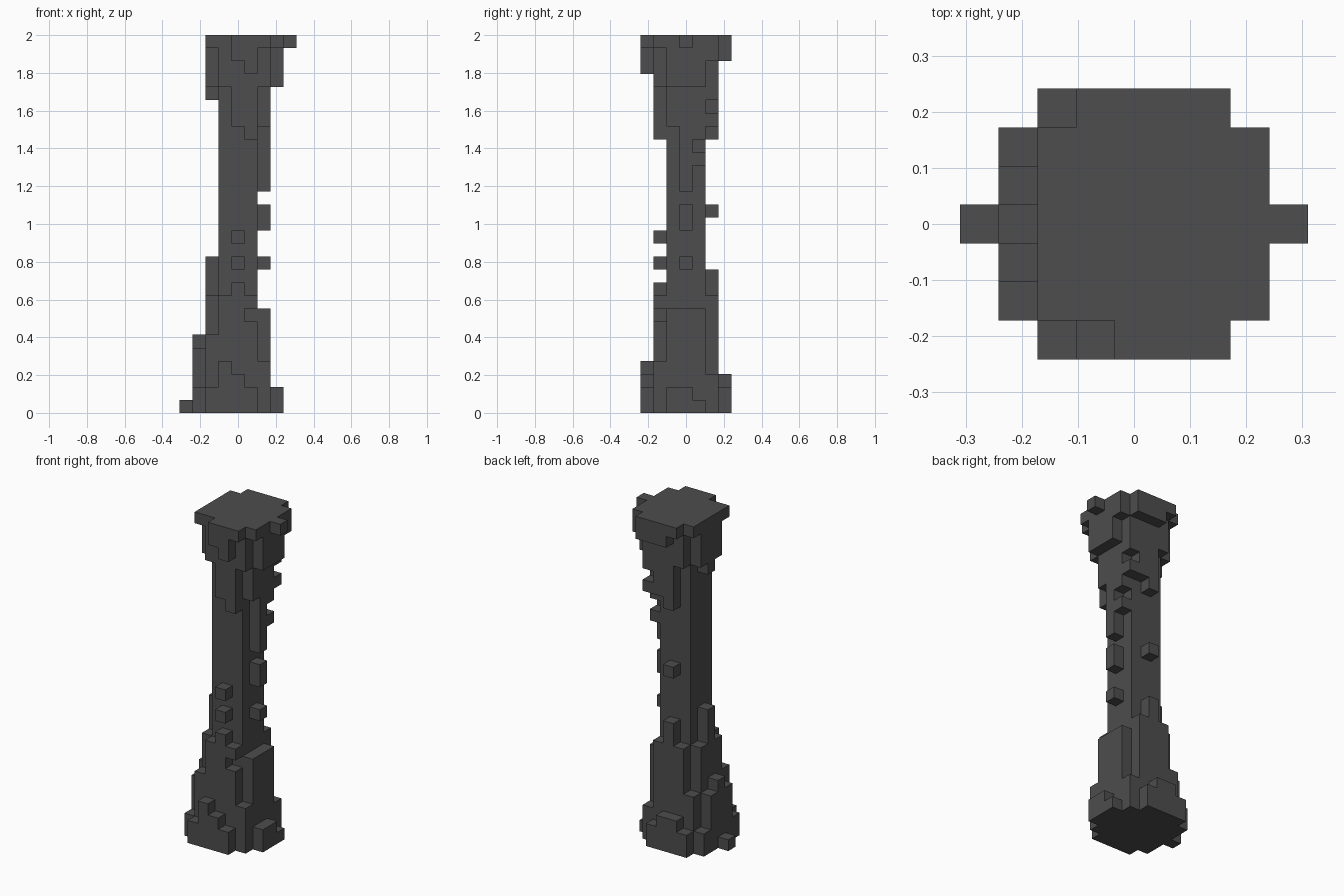
import bpy
import bmesh
import math
from mathutils import Vector

default_cube = bpy.data.objects.get("Cube")
if default_cube:
    bpy.data.objects.remove(default_cube, do_unlink=True)

LAYERS = 29
UNIT = 2 / LAYERS

stone = bpy.data.materials.new("dark_grey_stone")
stone.use_nodes = True
colour = (0.075, 0.075, 0.075, 1)
stone.diffuse_color = colour
stone_node = stone.node_tree.nodes["Principled BSDF"]
stone_node.inputs["Base Color"].default_value = colour
stone_node.inputs["Roughness"].default_value = 0.9

# Each row runs along x at one y: (first x, stack heights)
base_rows = {
    -3: (-2, [2, 4, 3, 2]),
    -2: (-3, [2, 6, 9, 10, 7, 4]),
    -1: (-3, [5, 9, 0, 0, 0, 8, 2]),
    0: (-4, [1, 6, 12, 0, 0, 0, 8, 2]),
    1: (-3, [5, 9, 0, 0, 0, 8, 1]),
    2: (-3, [2, 5, 9, 11, 9, 3]),
    3: (-2, [2, 3, 3, 2]),
}
# The same for the capital, with lengths hanging down from the top
capital_rows = {
    -3: (0, [2, 3, 1]),
    -2: (-2, [1, 4, 7, 8, 4, 1]),
    -1: (-2, [4, 0, 0, 0, 7, 4]),
    0: (-2, [5, 0, 0, 0, 12, 4, 1]),
    1: (-2, [4, 0, 0, 0, 8, 4]),
    2: (-2, [1, 4, 8, 7, 5, 2]),
    3: (-1, [1, 2, 2, 2]),
}


def stack(rows, from_top):
    """Turn rows of stack lengths into a set of block positions."""
    blocks = set()
    for y, (first, lengths) in rows.items():
        for x, length in enumerate(lengths, first):
            for z in range(length):
                blocks.add((x, y, LAYERS - 1 - z if from_top else z))
    return blocks


parts = {
    "shaft": {(x, y, z) for x in (-1, 0, 1) for y in (-1, 0, 1) for z in range(LAYERS)},
    "base": stack(base_rows, False),
    "capital": stack(capital_rows, True),
    # Single blocks standing out from the shaft
    "loose_blocks": {(1, -2, 8), (0, -2, 11), (0, -2, 13), (2, 0, 11), (2, 0, 14),
                     (2, 0, 15), (0, 2, 15), (2, 1, 19), (2, 2, 22)},
}
solid = set().union(*parts.values())


def build(name, blocks):
    """Make a mesh of the exposed block sides, merged into large flat faces."""
    bm = bmesh.new()
    for block in sorted(blocks):
        centre = Vector(block) + Vector((0, 0, 0.5))
        for axis in range(3):
            for sign in (-1, 1):
                normal = Vector((0, 0, 0))
                normal[axis] = sign
                if tuple(int(c) for c in Vector(block) + normal) in solid:
                    continue
                side = Vector((0, 0, 0))
                side[(axis + 1) % 3] = 1
                up = normal.cross(side)
                corners = [centre + (normal + side * a + up * b) / 2
                           for a, b in ((-1, -1), (1, -1), (1, 1), (-1, 1))]
                bm.faces.new([bm.verts.new(c * UNIT) for c in corners])
    bmesh.ops.remove_doubles(bm, verts=bm.verts, dist=UNIT / 100)
    bmesh.ops.dissolve_limit(bm, angle_limit=math.radians(1),
                             verts=bm.verts, edges=bm.edges)
    mesh = bpy.data.meshes.new(name)
    bm.to_mesh(mesh)
    bm.free()
    mesh.materials.append(stone)
    bpy.context.collection.objects.link(bpy.data.objects.new(name, mesh))


for part_name, part_blocks in parts.items():
    build(part_name, part_blocks)
